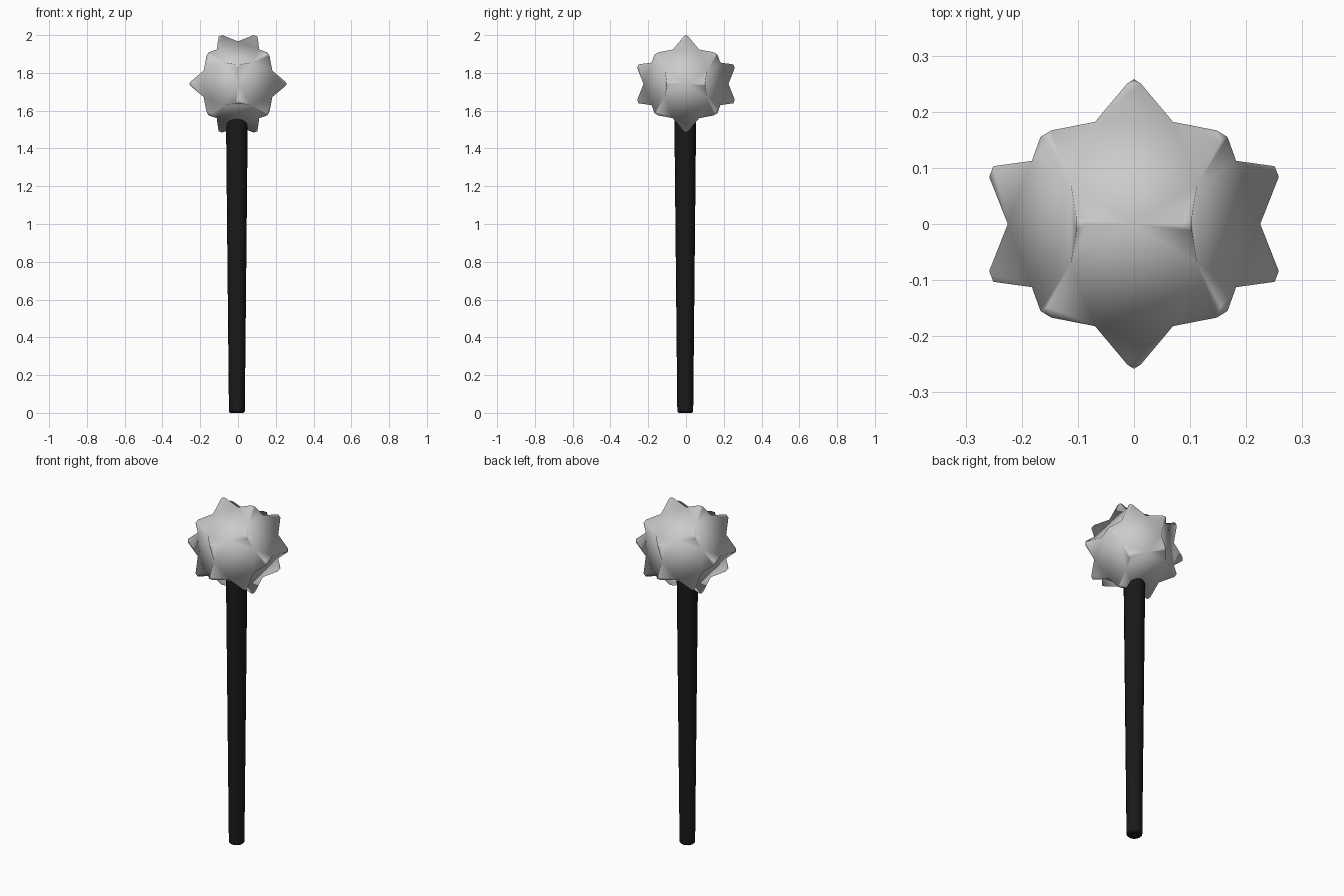
import bpy, bmesh, itertools
from mathutils import Vector, Matrix

if "Cube" in bpy.data.objects:
    bpy.data.objects.remove(bpy.data.objects["Cube"])

HEAD_Z, BALL_R, TIP_R, TIP_SCALE = 1.742, 0.225, 0.271, 0.17


def finish(bm, name):
    bmesh.ops.recalc_face_normals(bm, faces=bm.faces)
    mesh = bpy.data.meshes.new(name)
    bm.to_mesh(mesh)
    bm.free()
    obj = bpy.data.objects.new(name, mesh)
    bpy.context.collection.objects.link(obj)
    return obj


# Spiked head: icosidodecahedron whose 20 triangles become blunt spikes
points = set()
for base in ((1, 0, 0), (0.309017, 0.809017, 0.5)):
    for signs in itertools.product((1, -1), repeat=3):
        p = [b * s + 0.0 for b, s in zip(base, signs)]
        for k in range(3):
            points.add(tuple(p[k:] + p[:k]))
bm = bmesh.new()
for p in points:
    bm.verts.new(Vector(p) * BALL_R)
bmesh.ops.convex_hull(bm, input=bm.verts)
bmesh.ops.dissolve_limit(bm, angle_limit=0.05, verts=bm.verts, edges=bm.edges)
triangles = [f for f in bm.faces if len(f.verts) == 3]
for tri in triangles:
    top = bmesh.ops.extrude_face_region(bm, geom=[tri])["geom"]
    verts = [g for g in top if isinstance(g, bmesh.types.BMVert)]
    centre = sum((v.co for v in verts), Vector()) / 3
    tip = centre.normalized() * TIP_R
    for v in verts:
        v.co = tip + (v.co - centre) * TIP_SCALE
    if tri.is_valid:
        bm.faces.remove(tri)
for f in bm.faces:
    f.smooth = True
head = finish(bm, "spiked_head")
head.location.z = HEAD_Z

# Tapered handle with a small bevel at the bottom end
bm = bmesh.new()
HANDLE_TOP = 1.6
bmesh.ops.create_cone(bm, cap_ends=True, segments=16, radius1=0.042, radius2=0.058,
                      depth=HANDLE_TOP,
                      matrix=Matrix.Translation((-0.006, -0.004, HANDLE_TOP / 2)))
rim = [e for e in bm.edges if all(v.co.z < 0.01 for v in e.verts)]
bmesh.ops.bevel(bm, geom=rim, offset=0.007, segments=1, affect='EDGES')
handle = finish(bm, "handle")
black = bpy.data.materials.new("black")
black.diffuse_color = (0.01, 0.01, 0.01, 1)
black.use_nodes = True
black.node_tree.nodes["Principled BSDF"].inputs["Base Color"].default_value = black.diffuse_color
handle.data.materials.append(black)
bpy.context.view_layer.objects.active = handle
handle.select_set(True)
bpy.ops.object.shade_smooth_by_angle()
